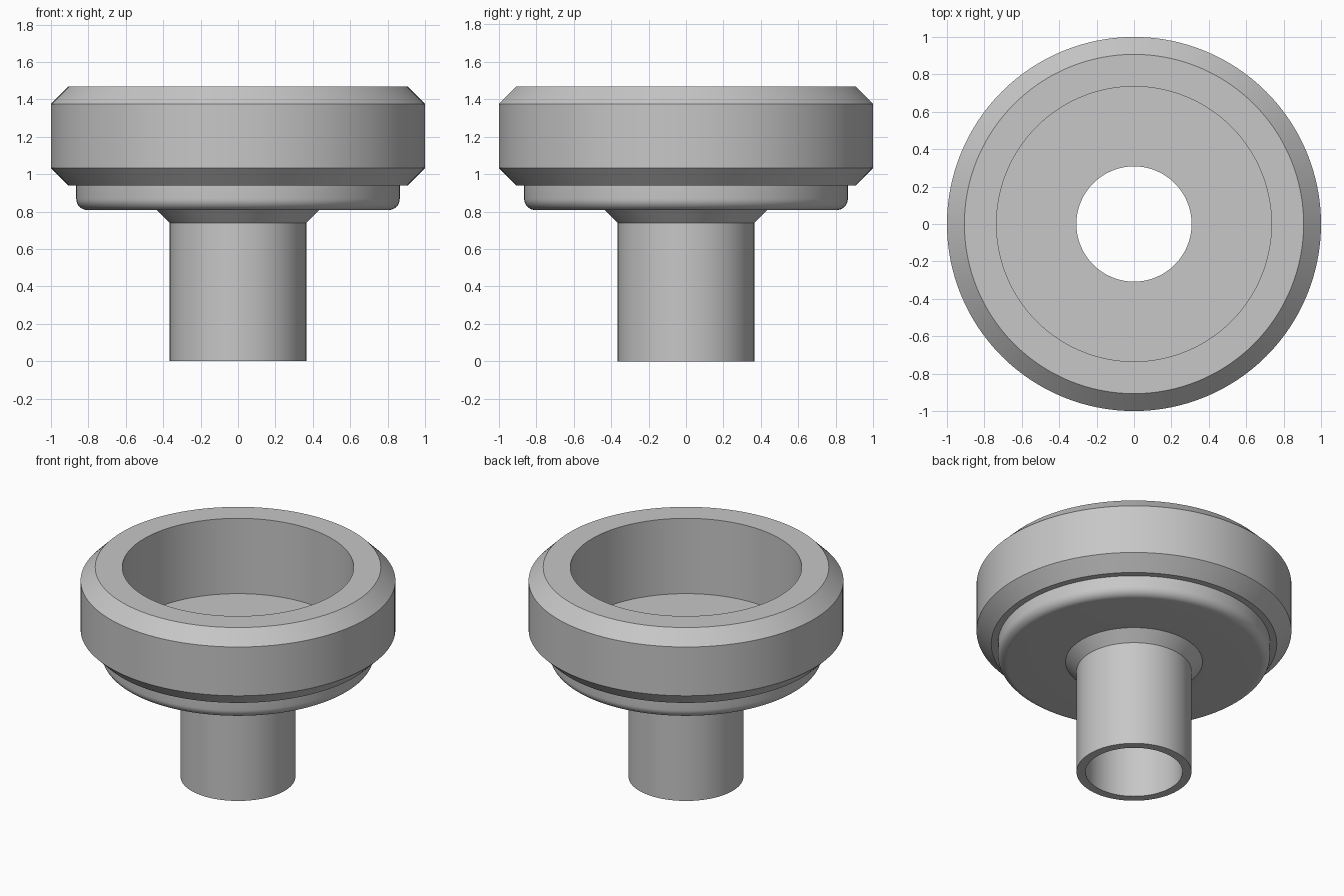
import bpy, bmesh
from math import pi, sin, cos, radians

cube = bpy.data.objects.get("Cube")
if cube:
    bpy.data.objects.remove(cube, do_unlink=True)

# Plain grey metal
metal = bpy.data.materials.new("grey metal")
metal.use_nodes = True
grey = (0.57, 0.57, 0.57, 1)
metal.diffuse_color = grey
metal.node_tree.nodes["Principled BSDF"].inputs["Base Color"].default_value = grey


def lathe(name, profile, segments=128):
    """Revolve a closed (radius, z) profile about the z axis."""
    bm = bmesh.new()
    rings = []
    for i in range(segments):
        a = 2 * pi * i / segments
        rings.append([bm.verts.new((r * cos(a), r * sin(a), z)) for r, z in profile])
    for i, ring in enumerate(rings):
        after = rings[(i + 1) % segments]
        for j in range(len(profile)):
            k = (j + 1) % len(profile)
            bm.faces.new((ring[j], after[j], after[k], ring[k]))
    bmesh.ops.recalc_face_normals(bm, faces=bm.faces[:])
    mesh = bpy.data.meshes.new(name)
    bm.to_mesh(mesh)
    bm.free()
    mesh.materials.append(metal)
    obj = bpy.data.objects.new(name, mesh)
    bpy.context.collection.objects.link(obj)
    bpy.ops.object.select_all(action="DESELECT")
    obj.select_set(True)
    bpy.context.view_layer.objects.active = obj
    bpy.ops.object.shade_smooth_by_angle(angle=radians(30))
    return obj


bore, stem, flange, rim = 0.308, 0.365, 0.865, 1.0
base, floor, top, bevel, fillet = 0.808, 0.94, 1.468, 0.093, 0.06

# Hollow stem with flared collar
profile = [(bore, 0), (stem, 0), (stem, 0.738), (stem + 0.07, base)]
# Flange with rounded lower edge
for i in range(9):
    a = pi / 2 * i / 8
    profile.append((flange - fillet + fillet * sin(a), base + fillet - fillet * cos(a)))
profile.append((flange, floor))
# Bevelled ring around an open cup
profile += [(rim - bevel, floor), (rim, floor + bevel), (rim, top - bevel),
            (rim - bevel, top), (0.735, top), (0.735, floor), (bore, floor)]

lathe("flanged_cup", profile)
